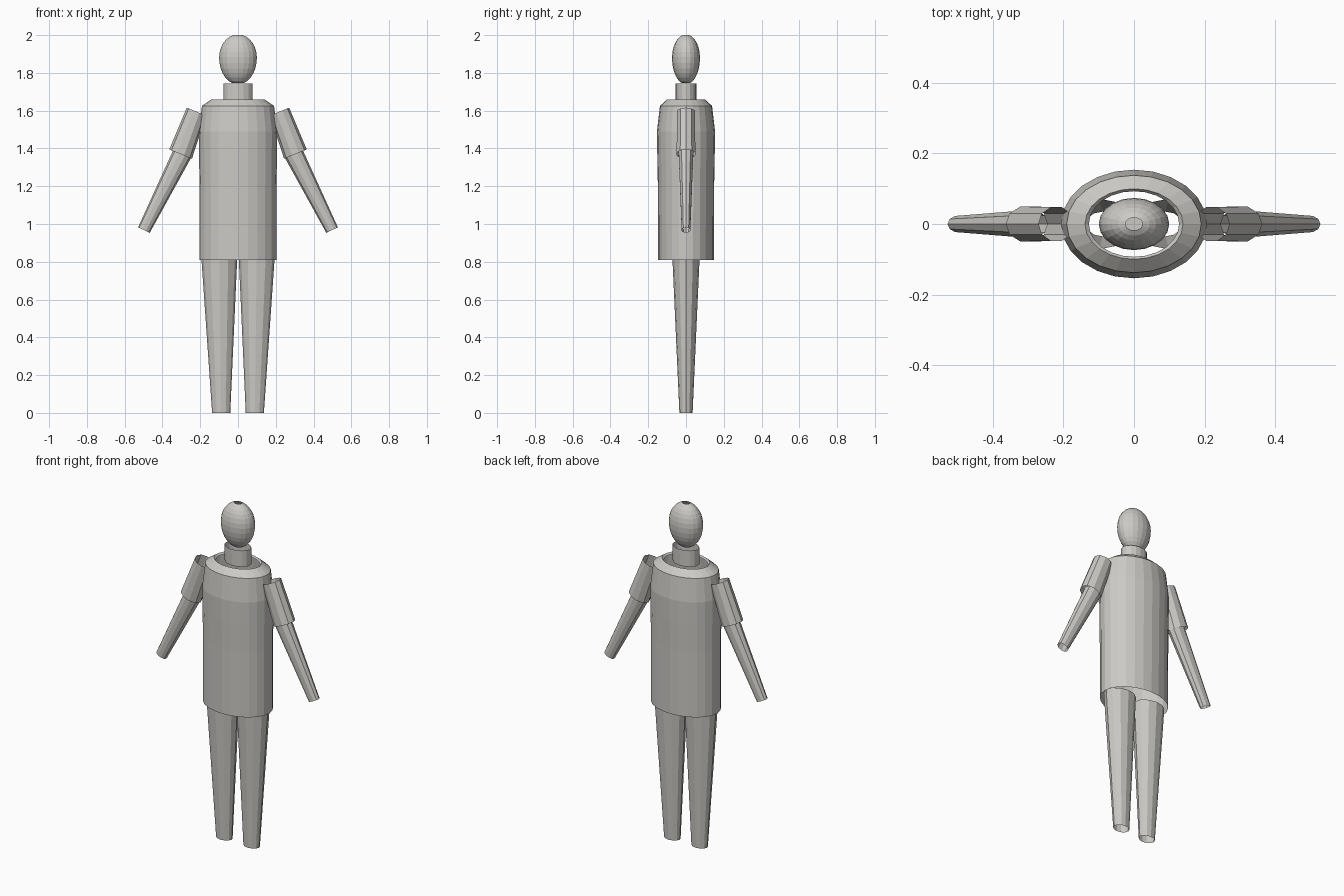
import bpy, bmesh, math
from mathutils import Vector

cube = bpy.data.objects.get("Cube")
if cube:
    bpy.data.objects.remove(cube, do_unlink=True)

grey = bpy.data.materials.new("warm_grey")
grey.use_nodes = True
colour = (0.6, 0.59, 0.56, 1)
grey.diffuse_color = colour
grey.node_tree.nodes["Principled BSDF"].inputs["Base Color"].default_value = colour


def tube(name, rings, sides, axis=(0, 0, 1), close_bottom=False):
    """Open shell through elliptical rings (x, z, half width, half depth), bottom up."""
    up = Vector(axis).normalized()
    depth = Vector((0, 1, 0))
    across = depth.cross(up)
    bm = bmesh.new()
    loops = []
    for x, z, rx, ry in rings:
        loop = []
        for i in range(sides):
            a = math.tau * i / sides
            loop.append(bm.verts.new(Vector((x, 0, z)) + across * rx * math.cos(a)
                                     + depth * ry * math.sin(a)))
        loops.append(loop)
    for low, high in zip(loops, loops[1:]):
        for i in range(sides):
            j = (i + 1) % sides
            bm.faces.new((low[i], low[j], high[j], high[i]))
    if close_bottom:
        bm.faces.new(loops[0][::-1])
    mesh = bpy.data.meshes.new(name)
    bm.to_mesh(mesh)
    bm.free()
    mesh.materials.append(grey)
    obj = bpy.data.objects.new(name, mesh)
    bpy.context.collection.objects.link(obj)
    return obj


# Tunic with sloping shoulders and an open collar
tube("torso", [(0, 0.81, 0.204, 0.147), (0, 1.2, 0.204, 0.149), (0, 1.36, 0.206, 0.152),
               (0, 1.49, 0.207, 0.154), (0, 1.625, 0.191, 0.138),
               (0, 1.66, 0.139, 0.1), (0, 1.65, 0.128, 0.093)], 24)

# Neck
tube("neck", [(0, 1.65, 0.078, 0.056), (0, 1.745, 0.078, 0.056)], 16)

# Egg-shaped head, open at the crown
head = []
rows = 13
for k in range(rows):
    a = math.radians(-73 + 149 * k / (rows - 1))
    rise = 0.124 if a > 0 else 0.141
    r = math.cos(a)
    head.append((0, 1.88 + rise * math.sin(a), 0.1 * r, 0.074 * r))
tube("head", head, 20, close_bottom=True)

# Limbs, one set per side
for side, s in (("left", 1), ("right", -1)):
    tube(side + "_leg", [(s * 0.089, 0, 0.048, 0.035),
                         (s * 0.099, 0.82, 0.095, 0.072)], 12)
    tube(side + "_sleeve", [(s * 0.304, 1.37, 0.065, 0.052),
                            (s * 0.22, 1.595, 0.055, 0.05)], 10, (-s * 0.38, 0, 0.92))
    tube(side + "_forearm", [(s * 0.498, 0.968, 0.034, 0.024),
                             (s * 0.291, 1.38, 0.052, 0.041)], 10, (-s * 0.42, 0, 0.9))
